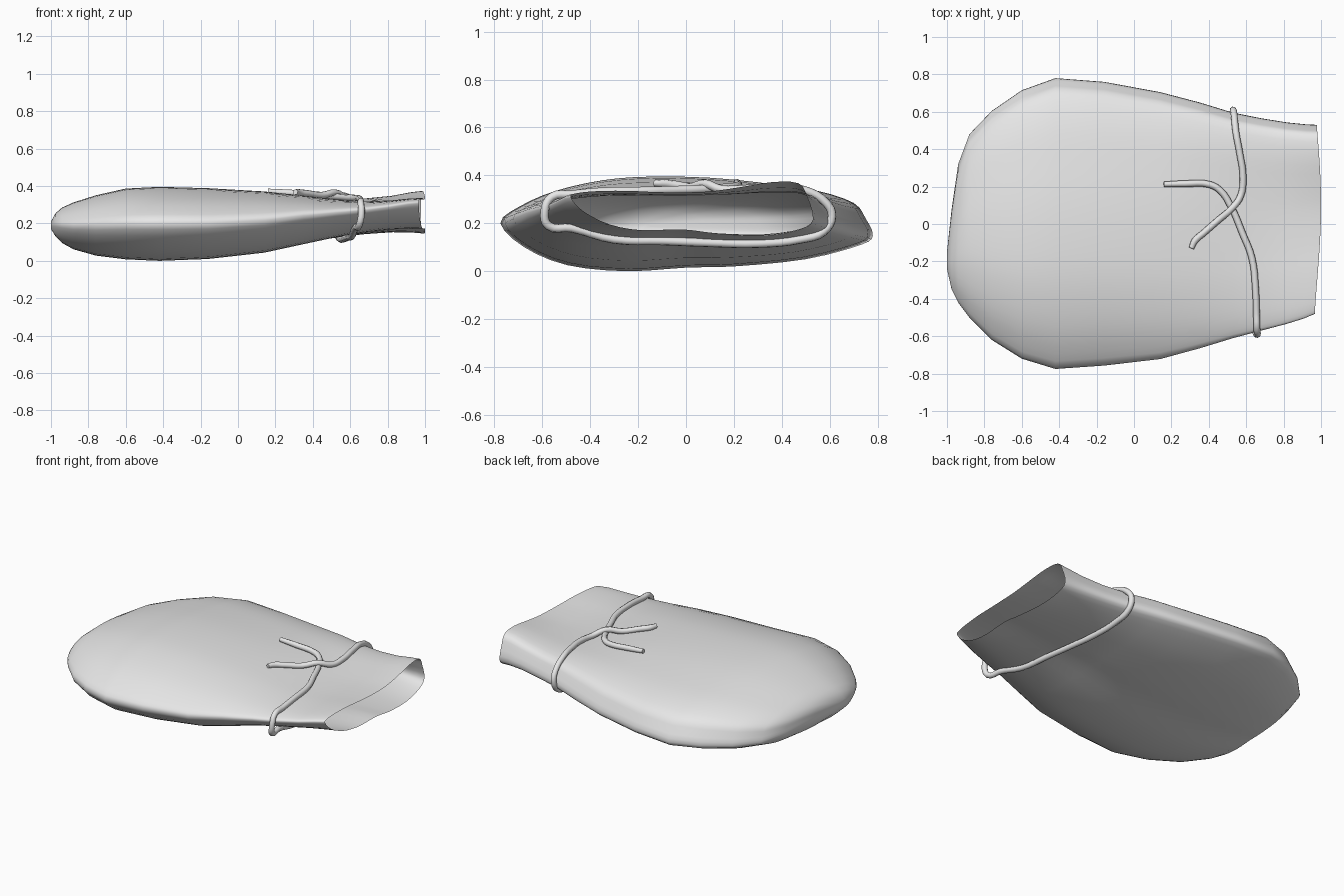
import bpy, bmesh, math
from mathutils import Vector
from mathutils.bvhtree import BVHTree

if "Cube" in bpy.data.objects:
    bpy.data.objects.remove(bpy.data.objects["Cube"])

mat = bpy.data.materials.new("pale grey cloth")
mat.diffuse_color = (0.8, 0.8, 0.8, 1)
mat.use_nodes = True
mat.node_tree.nodes["Principled BSDF"].inputs["Base Color"].default_value = mat.diffuse_color

# Cross-sections (y, z) of the belly and of the mouth, point for point
BELLY = [(-.78, .2), (-.7, .27), (-.55, .335), (-.35, .38), (-.15, .395), (.1, .39),
         (.35, .365), (.55, .335), (.7, .285), (.75, .22), (.78, .15), (.73, .11),
         (.5, .05), (.2, .02), (0, .015), (-.25, 0), (-.5, .025), (-.68, .1)]
MOUTH = [(-.48, .305), (-.46, .323), (-.38, .332), (-.25, .334), (-.1, .328), (.08, .33),
         (.22, .348), (.36, .37), (.47, .365), (.505, .31), (.53, .215), (.47, .17),
         (.32, .146), (.13, .155), (0, .172), (-.18, .17), (-.32, .195), (-.43, .25)]


def unit(sec):
    ys, zs = [p[0] for p in sec], [p[1] for p in sec]
    return [((y - min(ys)) / (max(ys) - min(ys)), (z - min(zs)) / (max(zs) - min(zs))) for y, z in sec]


def smooth_ring(sec, n=3):
    # Catmull-Rom refinement of a closed section
    out, m = [], len(sec)
    for i in range(m):
        a, b, c, d = (Vector(sec[(i + k) % m]) for k in (-1, 0, 1, 2))
        for s in range(n):
            t = s / n
            out.append(.5 * (2 * b + (c - a) * t + (2 * a - 5 * b + 4 * c - d) * t * t
                             + (3 * b - a - 3 * c + d) * t ** 3))
    return out


# Stations along the sack: x, y min, y max, z min, z max, blend to mouth shape
STATIONS = [(-1.0, -.24, -.15, .17, .21, 0), (-.975, -.35, .08, .13, .255, 0),
            (-.94, -.42, .32, .095, .285, 0), (-.88, -.5, .48, .062, .312, 0),
            (-.76, -.62, .605, .028, .35, 0), (-.6, -.72, .715, .008, .386, 0),
            (-.42, -.775, .78, 0, .395, 0), (-.16, -.757, .76, .01, .388, 0),
            (.14, -.722, .705, .04, .377, .1), (.35, -.665, .65, .08, .365, .3),
            (.53, -.61, .595, .115, .35, .5), (.68, -.57, .565, .137, .343, .7),
            (.82, -.535, .543, .15, .352, .85), (.92, -.505, .533, .15, .367, .95),
            (.98, -.48, .53, .146, .372, 1)]

# Sack body, a lofted open sheet
bm = bmesh.new()
belly, mouth = smooth_ring(unit(BELLY)), smooth_ring(unit(MOUTH))
rings = []
for x, y0, y1, z0, z1, t in STATIONS:
    ring = []
    for b, m in zip(belly, mouth):
        u = b.lerp(m, t)
        y, z = y0 + (y1 - y0) * u.x, z0 + (z1 - z0) * u.y
        wave = .02 * math.cos((y - .1) * 4) * max(0, (x - .7) / .28)  # bowed rim
        ring.append(bm.verts.new((x + wave, y, z)))
    rings.append(ring)
for a, b in zip(rings, rings[1:]):
    for i in range(len(a)):
        j = (i + 1) % len(a)
        bm.faces.new((a[i], b[i], b[j], a[j]))
bm.faces.new(rings[0])
bmesh.ops.recalc_face_normals(bm, faces=bm.faces)
# make sure the open sheet faces outwards
bm.faces.ensure_lookup_table()
if bm.faces[-1].normal.x > 0:
    bmesh.ops.reverse_faces(bm, faces=bm.faces)
for f in bm.faces:
    f.smooth = True
tree = BVHTree.FromBMesh(bm)
me = bpy.data.meshes.new("sack_body")
bm.to_mesh(me)
bm.free()
me.materials.append(mat)
bpy.context.collection.objects.link(bpy.data.objects.new("sack_body", me))

R = .018


def lay(points, side, lift=0.0):
    # rest rope points on the top (side 1) or underside (side -1) of the sack
    out = []
    for x, y in points:
        hit = tree.ray_cast(Vector((x, y, side * 3)), Vector((0, 0, -side)))[0]
        out.append((x, y, hit.z + side * (R * .8 + lift)))
    return out


# Tie rope: tail, over the top, round beneath, back over the knot to the second tail
path = lay([(.16, .212), (.27, .215), (.4, .212), (.46, .18), (.52, .09), (.58, -.05),
            (.63, -.18), (.65, -.35), (.655, -.48)], 1)
path += [(.657, -.56, .31), (.66, -.59, .25), (.648, -.575, .19)]
path += lay([(.63, -.48), (.61, -.3), (.59, -.1), (.57, .1), (.55, .3), (.535, .48)], -1)
path += [(.53, .575, .165), (.53, .61, .23), (.535, .585, .285)]
path += lay([(.545, .49), (.565, .38), (.583, .25), (.57, .15)], 1)
path += lay([(.52, .08)], 1, .022)
path += lay([(.45, .02), (.37, -.05), (.325, -.09), (.307, -.13)], 1)

cu = bpy.data.curves.new("tie_rope", 'CURVE')
cu.dimensions = '3D'
cu.bevel_depth = R
cu.bevel_resolution = 2
cu.resolution_u = 4
cu.use_fill_caps = True
sp = cu.splines.new('BEZIER')
sp.bezier_points.add(len(path) - 1)
for bp, p in zip(sp.bezier_points, path):
    bp.co = p
    bp.handle_left_type = bp.handle_right_type = 'AUTO'
# rounded rope ends
sp.bezier_points[0].radius = sp.bezier_points[-1].radius = .8
cu.materials.append(mat)
bpy.context.collection.objects.link(bpy.data.objects.new("tie_rope", cu))
